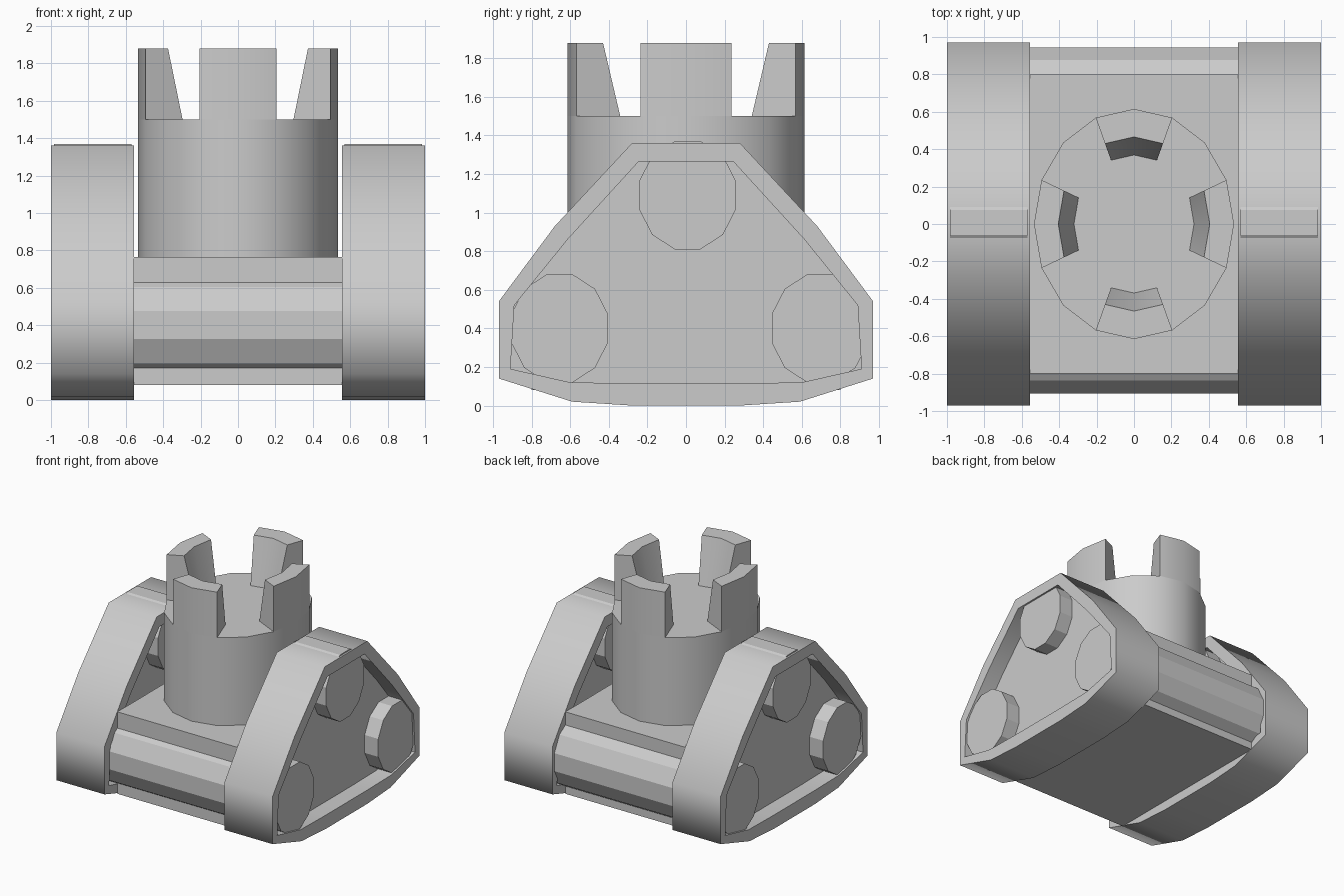
import bpy, bmesh, math

if "Cube" in bpy.data.objects:
    bpy.data.objects.remove(bpy.data.objects["Cube"])


def make(name, verts, faces, smooth=None):
    me = bpy.data.meshes.new(name)
    me.from_pydata(verts, [], faces)
    bm = bmesh.new()
    bm.from_mesh(me)
    bmesh.ops.recalc_face_normals(bm, faces=bm.faces)
    bm.to_mesh(me)
    bm.free()
    ob = bpy.data.objects.new(name, me)
    bpy.context.collection.objects.link(ob)
    if smooth:
        bpy.ops.object.select_all(action='DESELECT')
        ob.select_set(True)
        bpy.context.view_layer.objects.active = ob
        bpy.ops.object.shade_smooth_by_angle(angle=math.radians(smooth))
    return ob


def prism(name, profile, x0, x1):
    """Extrude a closed (y, z) profile along x."""
    n = len(profile)
    verts = [(x, y, z) for x in (x0, x1) for y, z in profile]
    faces = [(i, (i + 1) % n, n + (i + 1) % n, n + i) for i in range(n)]
    faces += [tuple(range(n)), tuple(range(n, 2 * n))]
    return make(name, verts, faces)


def mirrored(half):
    return half + [(-y, z) for y, z in reversed(half)]


def wheel_profile(cy, cz):
    """Slightly narrow 12-sided wheel with flats at top and front."""
    k = math.cos(math.radians(15))
    angles = [math.radians(15 + 30 * i) for i in range(12)]
    return [(cy + 0.25 / k * math.cos(a), cz + 0.28 / k * math.sin(a)) for a in angles]


outer = mirrored([(0.28, 1.36), (0.68, 0.93), (0.97, 0.54), (0.97, 0.14), (0.59, 0.02), (0.28, 0.0)])
inner = mirrored([(0.245, 1.265), (0.61, 0.865), (0.89, 0.52), (0.91, 0.19), (0.6, 0.12), (0.28, 0.115)])

# Tracks: hollow band, recessed side plate, upper wheel
for side, s in (("left", -1), ("right", 1)):
    n = len(outer)
    rings = [(outer, 0.555), (outer, 1.0), (inner, 1.0), (inner, 0.555)]
    verts = [(s * x, y, z) for ring, x in rings for y, z in ring]
    faces = [(r * n + i, r * n + (i + 1) % n,
              (r + 1) % 4 * n + (i + 1) % n, (r + 1) % 4 * n + i)
             for r in range(4) for i in range(n)]
    make(side + "_track_band", verts, faces, smooth=75)
    prism(side + "_track_plate", inner, s * 0.695, s * 0.86)
    prism(side + "_upper_wheel", wheel_profile(0.008, 1.09), s * 0.57, s * 0.985)

# Lower wheels run right through the hull as long rollers
prism("front_roller", wheel_profile(-0.655, 0.4), -0.985, 0.985)
prism("back_roller", wheel_profile(0.695, 0.4), -0.985, 0.985)

# Hull block between the tracks
prism("hull", [(-0.8, 0.08), (0.8, 0.08), (0.8, 0.765), (-0.8, 0.765)], -0.555, 0.555)


# Tower: oval 16-sided drum
def oval(i, scale, z):
    a = 2 * math.pi * i / 16
    return (0.535 * scale * math.cos(a), 0.615 * scale * math.sin(a), z)


verts = [oval(i, 1, z) for z in (0.74, 1.5) for i in range(16)]
faces = [(i, (i + 1) % 16, 16 + (i + 1) % 16, 16 + i) for i in range(16)]
faces += [tuple(range(16)), tuple(range(16, 32))]
make("tower", verts, faces, smooth=30)

# Four battlements, thinner at the top
for q, name in enumerate(("right", "back", "left", "front")):
    ids = [4 * q - 1, 4 * q, 4 * q + 1]
    verts = []
    for scale, z in ((1, 1.5), (1, 1.88), (0.757, 1.88), (0.6, 1.5)):
        verts += [oval(i, scale, z) for i in ids]
    faces = [(r * 3 + j, r * 3 + j + 1, (r + 1) % 4 * 3 + j + 1, (r + 1) % 4 * 3 + j)
             for r in range(4) for j in range(2)]
    faces += [(0, 3, 6, 9), (2, 5, 8, 11)]
    make(name + "_battlement", verts, faces, smooth=30)
